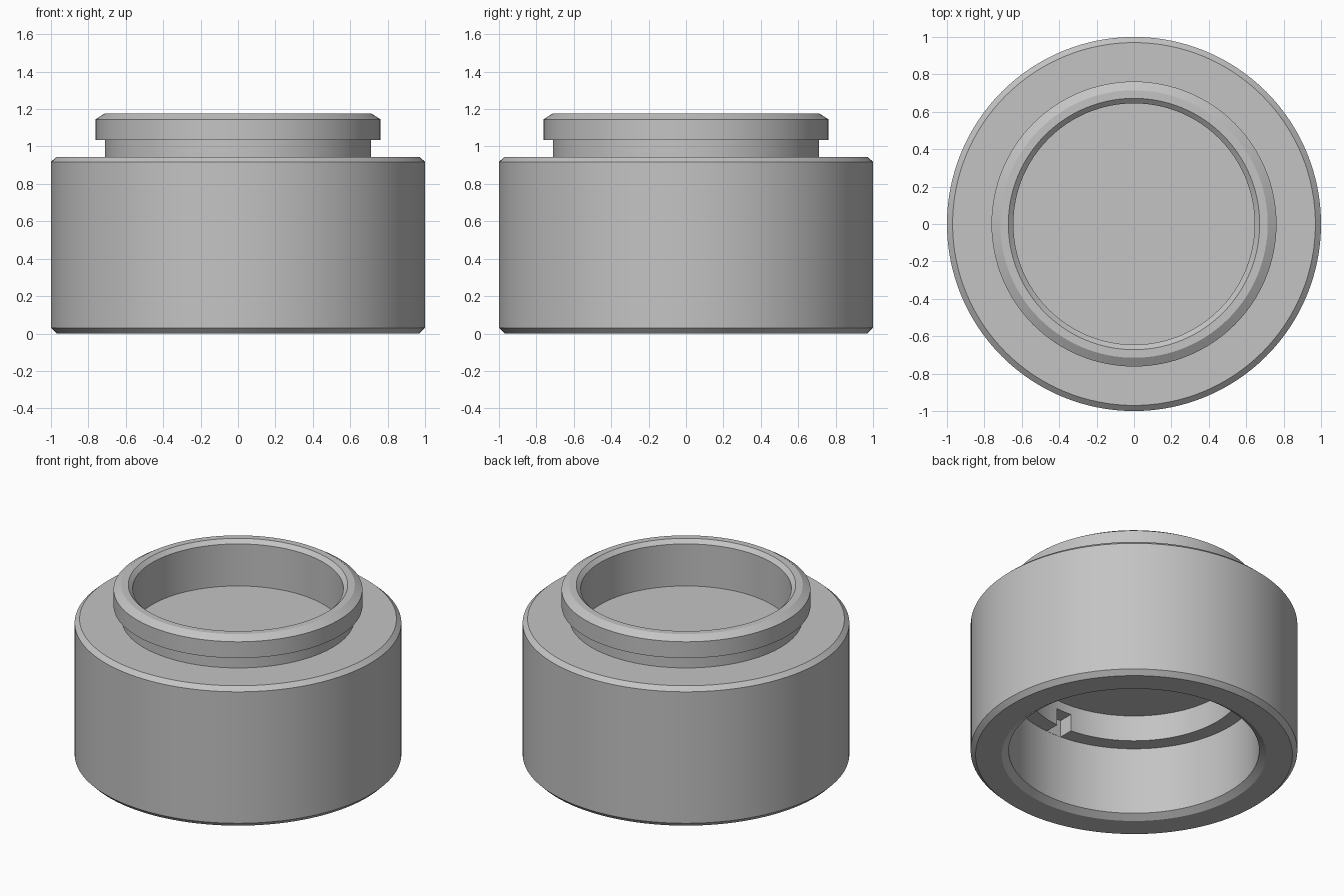
import bpy, bmesh, math
from mathutils import Matrix, Vector

cube = bpy.data.objects.get("Cube")
if cube:
    bpy.data.objects.remove(cube, do_unlink=True)

grey = bpy.data.materials.new("plain grey")
grey.use_nodes = True
COLOUR = (0.55, 0.55, 0.55, 1)
grey.diffuse_color = COLOUR
grey.node_tree.nodes["Principled BSDF"].inputs["Base Color"].default_value = COLOUR


def add_object(name, bm):
    bmesh.ops.recalc_face_normals(bm, faces=bm.faces)
    mesh = bpy.data.meshes.new(name)
    bm.to_mesh(mesh)
    bm.free()
    obj = bpy.data.objects.new(name, mesh)
    bpy.context.collection.objects.link(obj)
    mesh.materials.append(grey)
    return obj


def revolve(name, profile, steps=128):
    """Spin a closed (radius, height) profile about the z axis."""
    bm = bmesh.new()
    verts = [bm.verts.new((r, 0, z)) for r, z in profile]
    edges = [bm.edges.new(pair) for pair in zip(verts, verts[1:])]
    bmesh.ops.spin(bm, geom=verts + edges, cent=(0, 0, 0), axis=(0, 0, 1),
                   angle=math.tau, steps=steps, use_duplicate=False)
    bmesh.ops.remove_doubles(bm, verts=bm.verts, dist=1e-4)
    return add_object(name, bm)


def box(name, low, high):
    low, high = Vector(low), Vector(high)
    bm = bmesh.new()
    bmesh.ops.create_cube(bm, size=1, matrix=Matrix.Translation((low + high) / 2)
                          @ Matrix.Diagonal((*(high - low), 1)))
    return add_object(name, bm)


# Hollow ring body with a raised collar above and a stepped bore below
body = revolve("adapter_body", [
    # underside: ceiling, inner wall, ledge, bore, bore chamfer
    (0, 0.66), (0.668, 0.66), (0.668, 0.485), (0.767, 0.485), (0.767, 0.03), (0.81, 0),
    # outer wall with chamfered edges
    (0.97, 0), (1, 0.03), (1, 0.918), (0.97, 0.945),
    # grooved neck and collar
    (0.712, 0.945), (0.712, 1.035), (0.762, 1.035), (0.762, 1.145), (0.715, 1.175),
    # collar opening and recessed floor
    (0.672, 1.175), (0.645, 1.15), (0.645, 0.866), (0, 0.866),
])

# Key slot cut through the inner ledge at the front
cutter = box("key_slot_cutter", (-0.055, -0.765, 0.42), (0.055, -0.55, 0.6))
cutter.hide_render = True
cut = body.modifiers.new("key_slot", 'BOOLEAN')
cut.operation = 'DIFFERENCE'
cut.solver = 'EXACT'
cut.object = cutter

bpy.ops.object.select_all(action='DESELECT')
body.select_set(True)
bpy.context.view_layer.objects.active = body
bpy.ops.object.modifier_apply(modifier=cut.name)
bpy.data.objects.remove(cutter, do_unlink=True)
bpy.ops.object.shade_smooth_by_angle(angle=math.radians(30))
